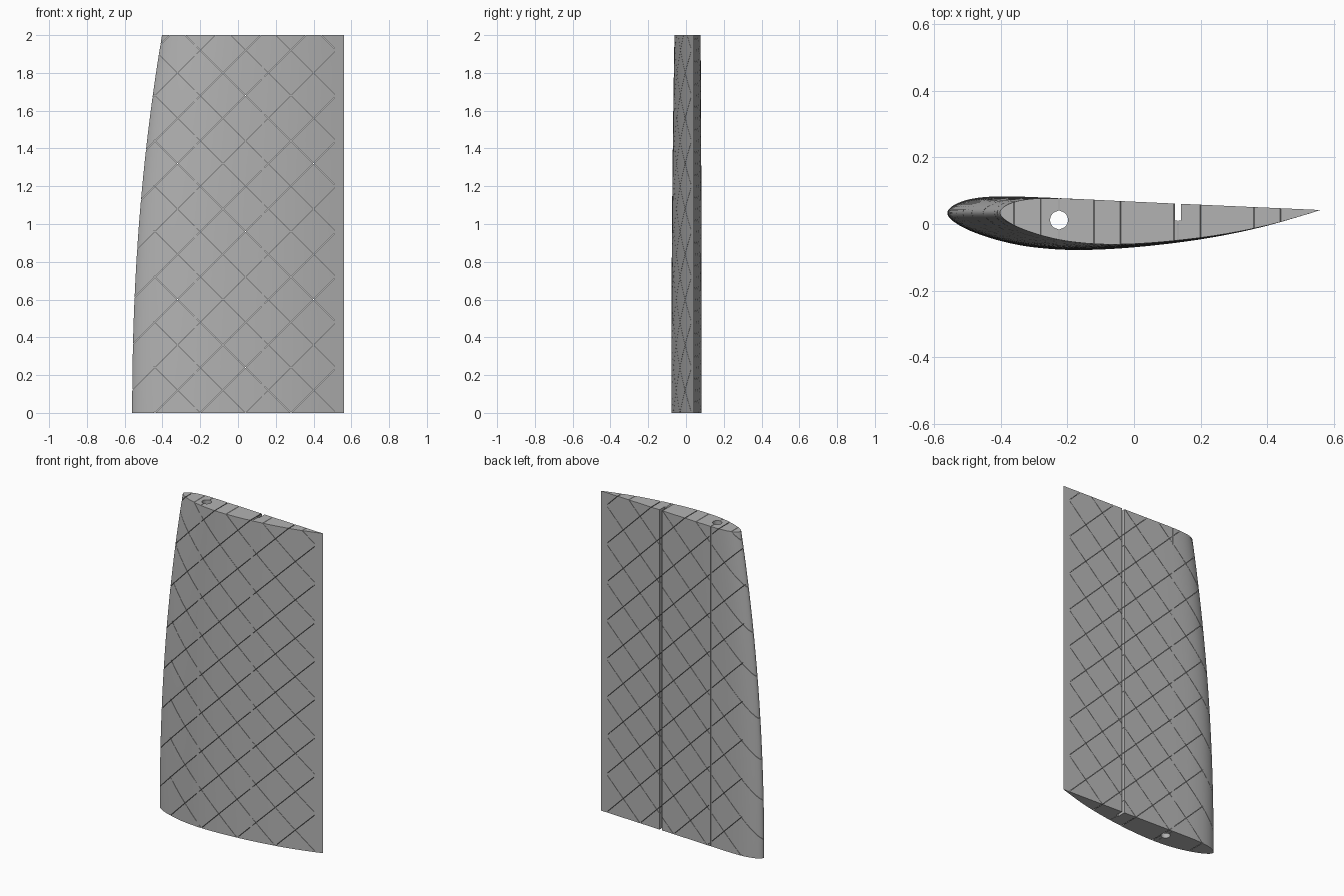
import bpy, bmesh, math
from mathutils import Vector

if "Cube" in bpy.data.objects:
    bpy.data.objects.remove(bpy.data.objects["Cube"])

HEIGHT = 2.0
TRAIL = Vector((0.56, 0.042))
SPAR_X, SPAR_Y, SPAR_R = -0.225, 0.012, 0.027
SLOT_X, SLOT_HALF = 0.132, 0.009
SLIT = 0.002

grey = bpy.data.materials.new("light_grey")
grey.use_nodes = True
colour = (0.45, 0.45, 0.45, 1)
grey.diffuse_color = colour
grey.node_tree.nodes["Principled BSDF"].inputs["Base Color"].default_value = colour


def make_object(name, bm):
    bmesh.ops.recalc_face_normals(bm, faces=bm.faces)
    mesh = bpy.data.meshes.new(name)
    bm.to_mesh(mesh)
    bm.free()
    obj = bpy.data.objects.new(name, mesh)
    bpy.context.collection.objects.link(obj)
    return obj


def smooth_path(points, steps):
    """Catmull-Rom curve through the points."""
    pts = [Vector(p) for p in points]
    pts = [2 * pts[0] - pts[1]] + pts + [2 * pts[-1] - pts[-2]]
    path = []
    for a, b, c, d in zip(pts, pts[1:], pts[2:], pts[3:]):
        for i in range(steps):
            t = i / steps
            path.append(0.5 * (2 * b + (c - a) * t + (2 * a - 5 * b + 4 * c - d) * t ** 2
                               + (3 * b - a - 3 * c + d) * t ** 3))
    return path


def prism(bm, outline, depth):
    """Solid from 3D outline points, swept along depth."""
    a = [bm.verts.new(p) for p in outline]
    b = [bm.verts.new(Vector(p) + Vector(depth)) for p in outline]
    bm.faces.new(a)
    bm.faces.new(b[::-1])
    for i in range(len(a)):
        j = (i + 1) % len(a)
        bm.faces.new((a[j], a[i], b[i], b[j]))


def upright_box(bm, x, half, y0, y1):
    prism(bm, [(x - half, y0, -0.1), (x + half, y0, -0.1),
               (x + half, y1, -0.1), (x - half, y1, -0.1)], (0, 0, HEIGHT + 0.2))


# Wing panel: one airfoil, shrinking towards the trailing edge with height
airfoil = [(0.56, 0.042), (0.13, 0.061), (-0.1, 0.0715), (-0.28, 0.08), (-0.4, 0.083),
           (-0.48, 0.077), (-0.535, 0.06), (-0.56, 0.036), (-0.545, 0.01), (-0.49, -0.021),
           (-0.4, -0.051), (-0.3, -0.07), (-0.17, -0.078), (0, -0.07), (0.2, -0.046),
           (0.38, -0.01), (0.56, 0.041)]
section = smooth_path(airfoil, 6)
bm = bmesh.new()
rings = []
levels = 24
for k in range(levels + 1):
    f = k / levels
    scale = 1 - 0.141 * f ** 2.13
    rings.append([bm.verts.new((*(TRAIL + (p - TRAIL) * scale), HEIGHT * f)) for p in section])
for low, high in zip(rings, rings[1:]):
    for i in range(len(section)):
        j = (i + 1) % len(section)
        bm.faces.new((low[i], low[j], high[j], high[i]))
bm.faces.new(rings[0][::-1])
bm.faces.new(rings[-1])
wing = make_object("wing_panel", bm)
wing.data.materials.append(grey)


# Diagonal lightening slits, interrupted at the two upright webs
def diagonal_slits(name, slope, first, start):
    bm = bmesh.new()
    web = 0.008
    spans = [(start, SPAR_X - web), (SPAR_X + web, SLOT_X - web), (SLOT_X + web, 0.512)]
    h = SLIT * math.sqrt(2) / 2
    for k in range(14):
        c = first + 0.24 * k
        for x0, x1 in spans:
            z0, z1 = slope * x0 + c, slope * x1 + c
            if max(z0, z1) > 0 and min(z0, z1) < HEIGHT:
                prism(bm, [(x0, -0.2, z0 - h), (x1, -0.2, z1 - h),
                           (x1, -0.2, z1 + h), (x0, -0.2, z0 + h)], (0, 0.4, 0))
    return make_object(name, bm)


cutters = [diagonal_slits("rising_slits", 1, -0.52, -0.6),
           diagonal_slits("falling_slits", -1, -0.44, -0.445)]

# Spar hole
bm = bmesh.new()
prism(bm, [(SPAR_X + SPAR_R * math.cos(a), SPAR_Y + SPAR_R * math.sin(a), -0.1)
           for a in (math.tau * i / 40 for i in range(40))], (0, 0, HEIGHT + 0.2))
cutters.append(make_object("spar_hole", bm))

# Rear slot
bm = bmesh.new()
upright_box(bm, SLOT_X, SLOT_HALF, 0.01, 0.2)
cutters.append(make_object("rear_slot", bm))

# Fine upright slits at the spar and beneath the slot
bm = bmesh.new()
upright_box(bm, SPAR_X, SLIT / 2, -0.045, 0.2)
upright_box(bm, SLOT_X, SLIT / 2, -0.045, 0.02)
cutters.append(make_object("web_slits", bm))

for cutter in cutters:
    cutter.hide_render = True
    mod = wing.modifiers.new(cutter.name, "BOOLEAN")
    mod.operation = "DIFFERENCE"
    mod.solver = "EXACT"
    mod.object = cutter

# Bake the cuts and drop the cutters
graph = bpy.context.evaluated_depsgraph_get()
wing.data = bpy.data.meshes.new_from_object(wing.evaluated_get(graph))
wing.modifiers.clear()
for cutter in cutters:
    bpy.data.objects.remove(cutter)

bpy.ops.object.select_all(action="DESELECT")
wing.select_set(True)
bpy.context.view_layer.objects.active = wing
bpy.ops.object.shade_smooth_by_angle(angle=math.radians(25))
